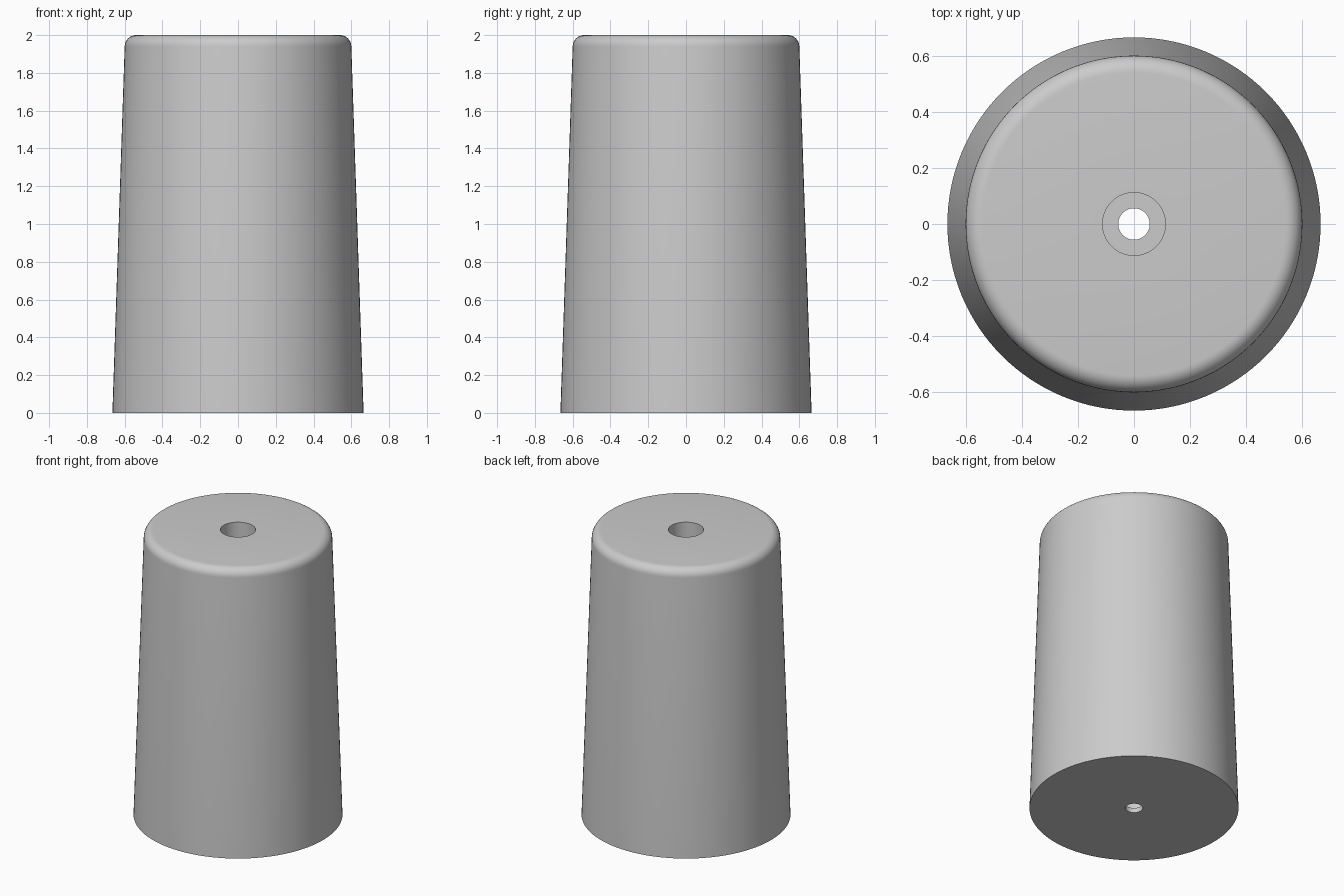
import bpy, bmesh, math
from mathutils import Matrix

cube = bpy.data.objects.get("Cube")
if cube:
    bpy.data.objects.remove(cube, do_unlink=True)

SEGMENTS = 128
BASE_R, TOP_R, HEIGHT = 0.665, 0.60, 2.0
ROUND = 0.06
BORE_R, HOLE_R, LIP = 0.112, 0.056, 0.033

# Plain grey material
grey = bpy.data.materials.new("plain_grey")
grey.use_nodes = True
colour = (0.6, 0.6, 0.6, 1)
grey.diffuse_color = colour
grey.node_tree.nodes["Principled BSDF"].inputs["Base Color"].default_value = colour

# Closed profile: base, tapered wall, rounded rim, deep bore, narrow hole
profile = [(HOLE_R, 0), (BASE_R, 0)]
for i in range(9):
    a = math.pi / 2 * i / 8
    profile.append((TOP_R - ROUND + ROUND * math.cos(a),
                    HEIGHT - ROUND + ROUND * math.sin(a)))
profile += [(BORE_R, HEIGHT), (BORE_R, LIP), (HOLE_R, LIP)]

# Revolve the profile around the vertical axis
bm = bmesh.new()
rings = []
for r, z in profile:
    ring = bmesh.ops.create_circle(bm, segments=SEGMENTS, radius=r,
                                   matrix=Matrix.Translation((0, 0, z)))
    rings.append(ring["verts"])
for lower, upper in zip(rings, rings[1:] + rings[:1]):
    for i in range(SEGMENTS):
        j = (i + 1) % SEGMENTS
        bm.faces.new((lower[i], lower[j], upper[j], upper[i]))
bmesh.ops.recalc_face_normals(bm, faces=bm.faces)

mesh = bpy.data.meshes.new("tapered_foot")
bm.to_mesh(mesh)
bm.free()
mesh.materials.append(grey)
foot = bpy.data.objects.new("tapered_foot", mesh)
bpy.context.collection.objects.link(foot)

# Smooth the curved surfaces, keep the rims sharp
bpy.ops.object.select_all(action="DESELECT")
foot.select_set(True)
bpy.context.view_layer.objects.active = foot
bpy.ops.object.shade_smooth_by_angle(angle=math.radians(30))
